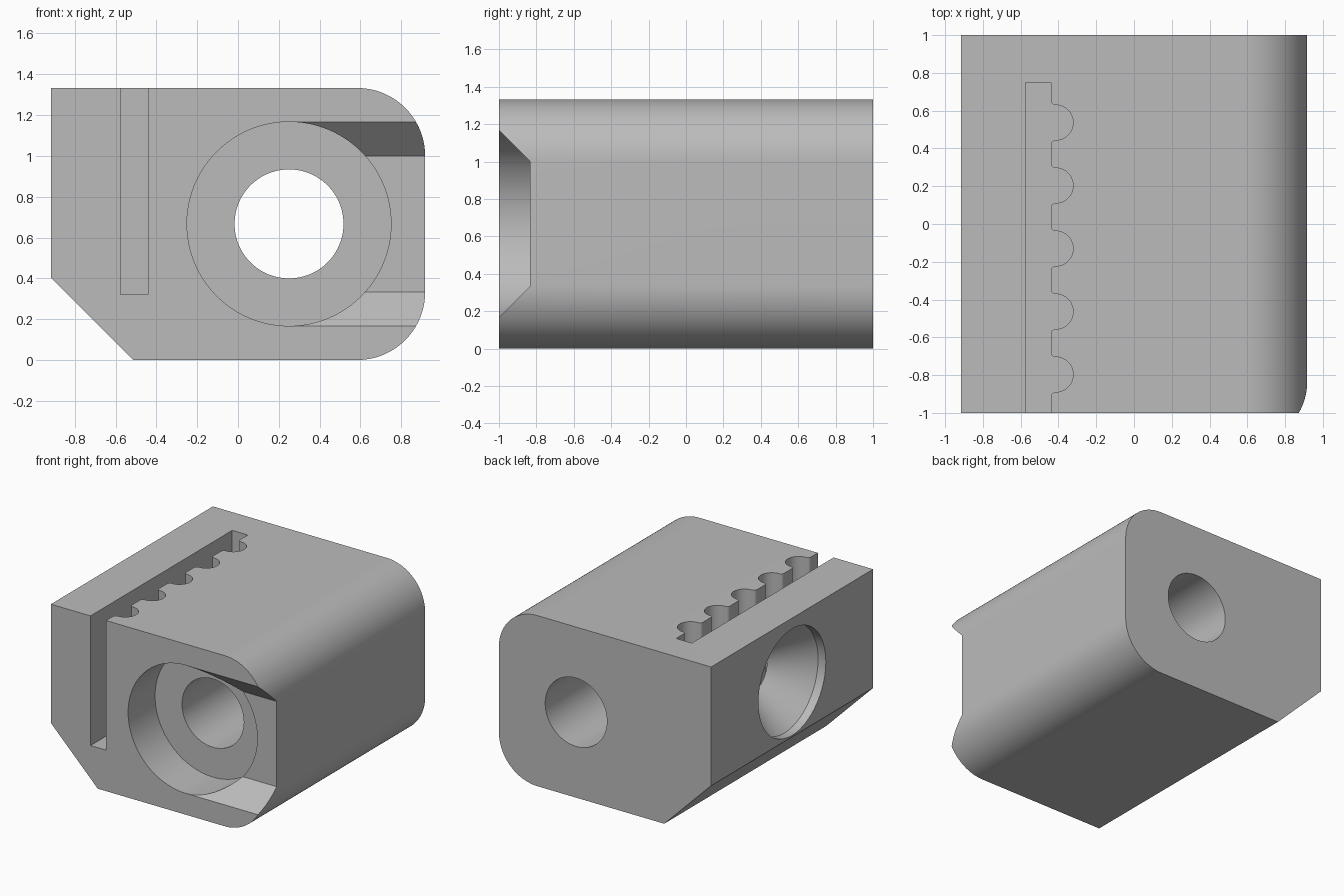
import bpy, bmesh
from math import cos, sin, radians, pi
from mathutils import Vector

default = bpy.data.objects.get("Cube")
if default:
    bpy.data.objects.remove(default, do_unlink=True)

grey = bpy.data.materials.new("plain grey")
grey.use_nodes = True
colour = (0.5, 0.5, 0.5, 1)
grey.diffuse_color = colour
grey.node_tree.nodes["Principled BSDF"].inputs["Base Color"].default_value = colour

# Half width, half length and height of the block
W, L, H = 0.917, 1.0, 1.333


def arc(cx, cy, r, start, end, steps):
    angles = [radians(start + (end - start) * i / steps) for i in range(steps + 1)]
    return [(cx + r * cos(a), cy + r * sin(a)) for a in angles]


def loft(name, sections, axis):
    """Skin matching outlines placed at distances along an axis."""
    place = {"x": lambda u, v, w: (w, u, v),
             "y": lambda u, v, w: (u, w, v),
             "z": lambda u, v, w: (u, v, w)}[axis]
    bm = bmesh.new()
    rings = [[bm.verts.new(place(u, v, w)) for u, v in pts] for w, pts in sections]
    n = len(rings[0])
    for lower, upper in zip(rings, rings[1:]):
        for i in range(n):
            j = (i + 1) % n
            bm.faces.new((lower[i], lower[j], upper[j], upper[i]))
    bm.faces.new(rings[0][::-1])
    bm.faces.new(rings[-1])
    bmesh.ops.recalc_face_normals(bm, faces=bm.faces)
    mesh = bpy.data.meshes.new(name)
    bm.to_mesh(mesh)
    bm.free()
    mesh.materials.append(grey)
    ob = bpy.data.objects.new(name, mesh)
    bpy.context.collection.objects.link(ob)
    return ob


def circle(cx, cy, r, steps=96):
    return arc(cx, cy, r, 0, 360, steps)[:-1]


# Block: two rounded edges on one side, one chamfer on the other
R = 0.333
outline = [(-W, H), (-W, 0.405), (-0.512, 0)]
outline += arc(W - R, R, R, -90, 0, 24) + arc(W - R, H - R, R, 0, 90, 24)
block = loft("clamp_block", [(-L, outline), (L, outline)], "y")

# Through bore and counterbore
BX, BZ = 0.25, 0.667
bore = circle(BX, BZ, 0.267)
seat = circle(BX, BZ, 0.5)
cutters = [loft("bore_cutter", [(-1.2, bore), (1.2, bore)], "y"),
           loft("counterbore_cutter", [(-1.2, seat), (-0.667, seat)], "y")]

# Sloped side channel leading out of the counterbore
channel = [(-1.1, BZ - 0.6), (-0.833, BZ - 0.333), (-0.833, BZ + 0.333), (-1.1, BZ + 0.6)]
cutters.append(loft("channel_cutter", [(BX + 0.005, channel), (1.1, channel)], "x"))

# Toothed slot open at the top and front
SX, TX, r, f = -0.575, -0.44, 0.093, 0.025
slot = [(SX, -1.1), (TX, -1.1)]
for i in range(5):
    cy = -0.797 + i * 0.3335
    slot += arc(TX + f, cy - r - f, f, 180, 90, 5)
    slot += arc(TX + f, cy, r, -90, 90, 20)[1:-1]
    slot += arc(TX + f, cy + r + f, f, 270, 180, 5)
slot += [(TX, 0.75), (SX, 0.75)]
cutters.append(loft("slot_cutter", [(0.32, slot), (1.5, slot)], "z"))

# Countersunk hole from the side into the slot
rim, tip = circle(0, 0.833, 0.416), circle(0, 0.833, 0.18)
cutters.append(loft("countersink_cutter",
                    [(-1.1, rim), (-W + 0.067, rim), (SX, tip), (SX + 0.06, tip)], "x"))

# Cut everything out of the block
bpy.ops.object.select_all(action="DESELECT")
bpy.context.view_layer.objects.active = block
block.select_set(True)
for cutter in cutters:
    cutter.hide_render = True
    mod = block.modifiers.new(cutter.name, "BOOLEAN")
    mod.operation, mod.solver, mod.object = "DIFFERENCE", "EXACT", cutter
    bpy.ops.object.modifier_apply(modifier=mod.name)
for cutter in cutters:
    bpy.data.objects.remove(cutter, do_unlink=True)

bpy.ops.object.shade_smooth_by_angle(angle=radians(30))
